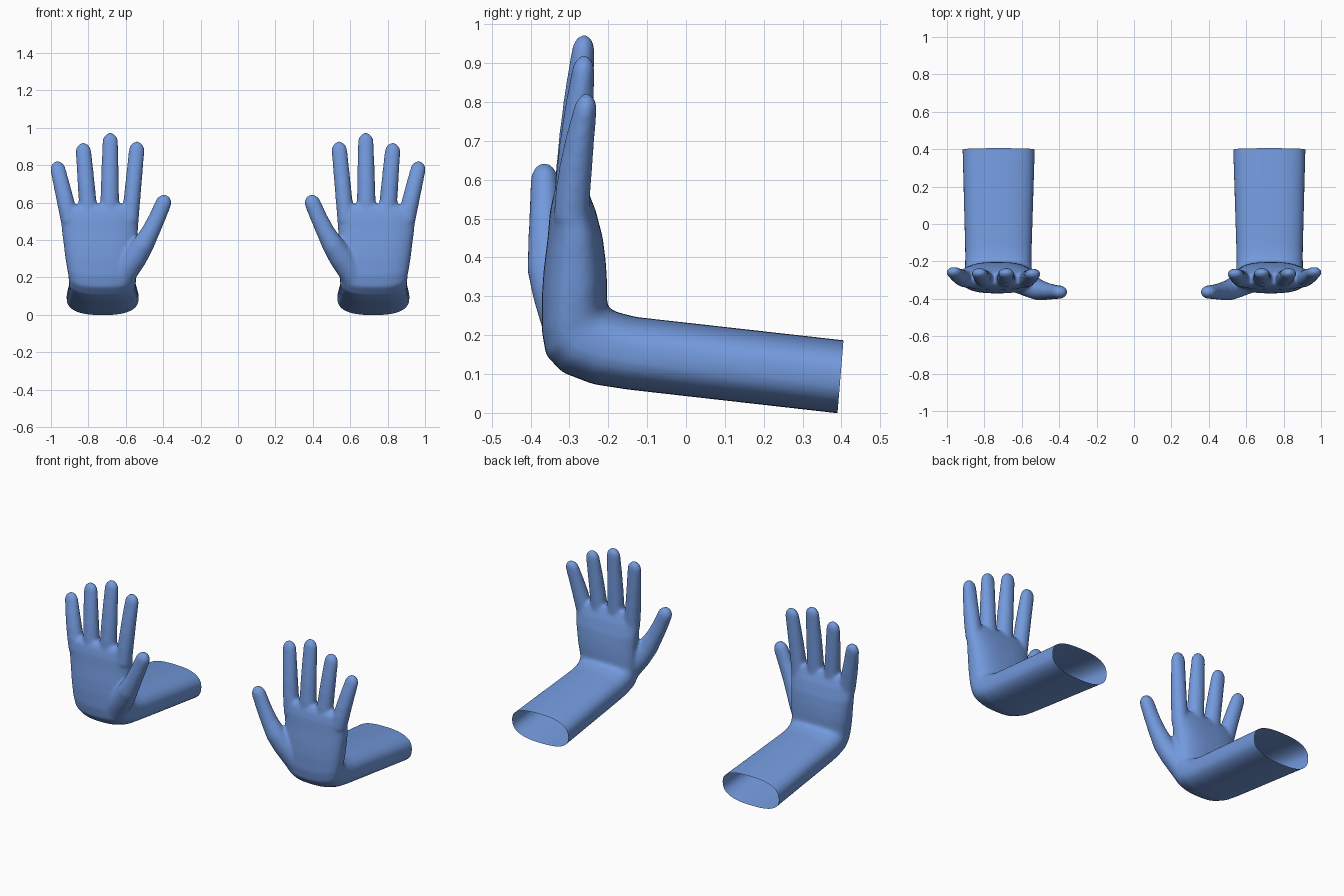
import bpy, bmesh, math
from mathutils import Vector

if "Cube" in bpy.data.objects:
    bpy.data.objects.remove(bpy.data.objects["Cube"])

skin = bpy.data.materials.new("soft_blue")
skin.diffuse_color = (0.17, 0.32, 0.72, 1)
skin.use_nodes = True
skin.node_tree.nodes["Principled BSDF"].inputs["Base Color"].default_value = skin.diffuse_color
SIDES = 32


def loft(bm, rings, power):
    """Closed tube through (centre, half width vector, half depth vector) rings."""
    loops = []
    for c, u, v in rings:
        loop = []
        for i in range(SIDES):
            a = 2 * math.pi * i / SIDES
            ca, sa = math.cos(a), math.sin(a)
            p = c + u * math.copysign(abs(ca) ** (2 / power), ca) \
                  + v * math.copysign(abs(sa) ** (2 / power), sa)
            loop.append(bm.verts.new(p))
        loops.append(loop)
    for a, b in zip(loops, loops[1:]):
        for i in range(SIDES):
            j = (i + 1) % SIDES
            bm.faces.new((a[i], a[j], b[j], b[i]))
    bm.faces.new(loops[0][::-1])
    bm.faces.new(loops[-1])


def digit(bm, path):
    """Round-tipped finger through (x, y, z, half width, half depth) points."""
    pts = [Vector(p[:3]) for p in path]
    rings = []
    for i, p in enumerate(path):
        t = (pts[min(i + 1, len(pts) - 1)] - pts[max(i - 1, 0)]).normalized()
        u = Vector((0, 1, 0)).cross(t).normalized()
        v = t.cross(u)
        rings.append((pts[i], u * p[3], v * p[4]))
    # domed tip
    c, u, v = rings[-1]
    for k in (20, 40, 58, 73, 84):
        a = math.radians(k)
        rings.append((c + t * u.length * 1.15 * math.sin(a),
                      u * math.cos(a), v * math.cos(a)))
    loft(bm, rings, 2)


# forearm, wrist bend and palm: front/under y, z, back/upper y, z, inner x, outer x
BODY = [
    (.49, -.009, .505, .177, .53, .918),
    (.39, -.001, .405, .187, .53, .917),
    (-.15, .060, -.13, .247, .547, .903),
    (-.24, .074, -.18, .260, .547, .903),
    (-.318, .104, -.203, .272, .545, .905),
    (-.360, .148, -.203, .285, .545, .907),
    (-.371, .21, -.203, .305, .542, .915),
    (-.371, .30, -.203, .335, .540, .925),
    (-.366, .37, -.206, .385, .540, .932),
    (-.356, .45, -.214, .45, .535, .942),
    (-.350, .52, -.232, .52, .530, .948),
    (-.340, .565, -.250, .565, .533, .945),
    (-.325, .59, -.262, .59, .560, .860),
]

# finger base x, tip x, tip z, tip y, base half width, tip half width
FINGERS = [
    (.578, .542, .928, -.268, .046, .042),
    (.687, .683, .974, -.265, .053, .042),
    (.795, .826, .921, -.265, .050, .042),
    (.897, .962, .823, -.260, .050, .041),
]

THUMB = [
    (.640, -.295, .18, .070, .060),
    (.595, -.315, .25, .070, .062),
    (.550, -.335, .31, .066, .060),
    (.507, -.354, .375, .058, .055),
    (.468, -.360, .445, .049, .046),
    (.432, -.363, .52, .045, .040),
    (.400, -.364, .595, .043, .036),
]


def build_hand(name, side):
    bm = bmesh.new()
    rings = []
    for fy, fz, by, bz, x0, x1 in BODY:
        f, b = Vector((0, fy, fz)), Vector((0, by, bz))
        rings.append(((f + b) / 2 + Vector(((x0 + x1) / 2, 0, 0)),
                      Vector(((x1 - x0) / 2, 0, 0)), (b - f) / 2))
    loft(bm, rings, 2.6)
    for xb, xt, zt, yt, rb, rt in FINGERS:
        z0, z1 = .50, zt - rt * 1.15
        path = []
        for k in (0, .25, .5, .75, 1):
            path.append((xb + (xt - xb) * k, -.295 + (yt + .295) * k ** 1.5,
                         z0 + (z1 - z0) * k, rb + (rt - rb) * k,
                         .046 + (.030 - .046) * k ** 2))
        digit(bm, path)
    digit(bm, THUMB)
    for v in bm.verts:
        v.co.x *= side
    bmesh.ops.recalc_face_normals(bm, faces=bm.faces)
    me = bpy.data.meshes.new(name)
    bm.to_mesh(me)
    bm.free()
    ob = bpy.data.objects.new(name, me)
    bpy.context.collection.objects.link(ob)
    bpy.context.view_layer.objects.active = ob

    # fuse the parts into one soft skin
    fuse = ob.modifiers.new("fuse", 'REMESH')
    fuse.mode = 'VOXEL'
    fuse.voxel_size = .009
    soften = ob.modifiers.new("soften", 'SMOOTH')
    soften.factor = .5
    soften.iterations = 8
    for m in ("fuse", "soften"):
        bpy.ops.object.modifier_apply(modifier=m)

    # open sleeve end
    bm = bmesh.new()
    bm.from_mesh(me)
    bmesh.ops.bisect_plane(bm, geom=bm.verts[:] + bm.edges[:] + bm.faces[:],
                           plane_co=(0, .3975, .093), plane_no=(0, .997, -.082),
                           clear_outer=True)
    for f in bm.faces:
        f.smooth = True
    bm.to_mesh(me)
    bm.free()
    me.materials.clear()
    me.materials.append(skin)


build_hand("left_hand_and_forearm", 1)
build_hand("right_hand_and_forearm", -1)
